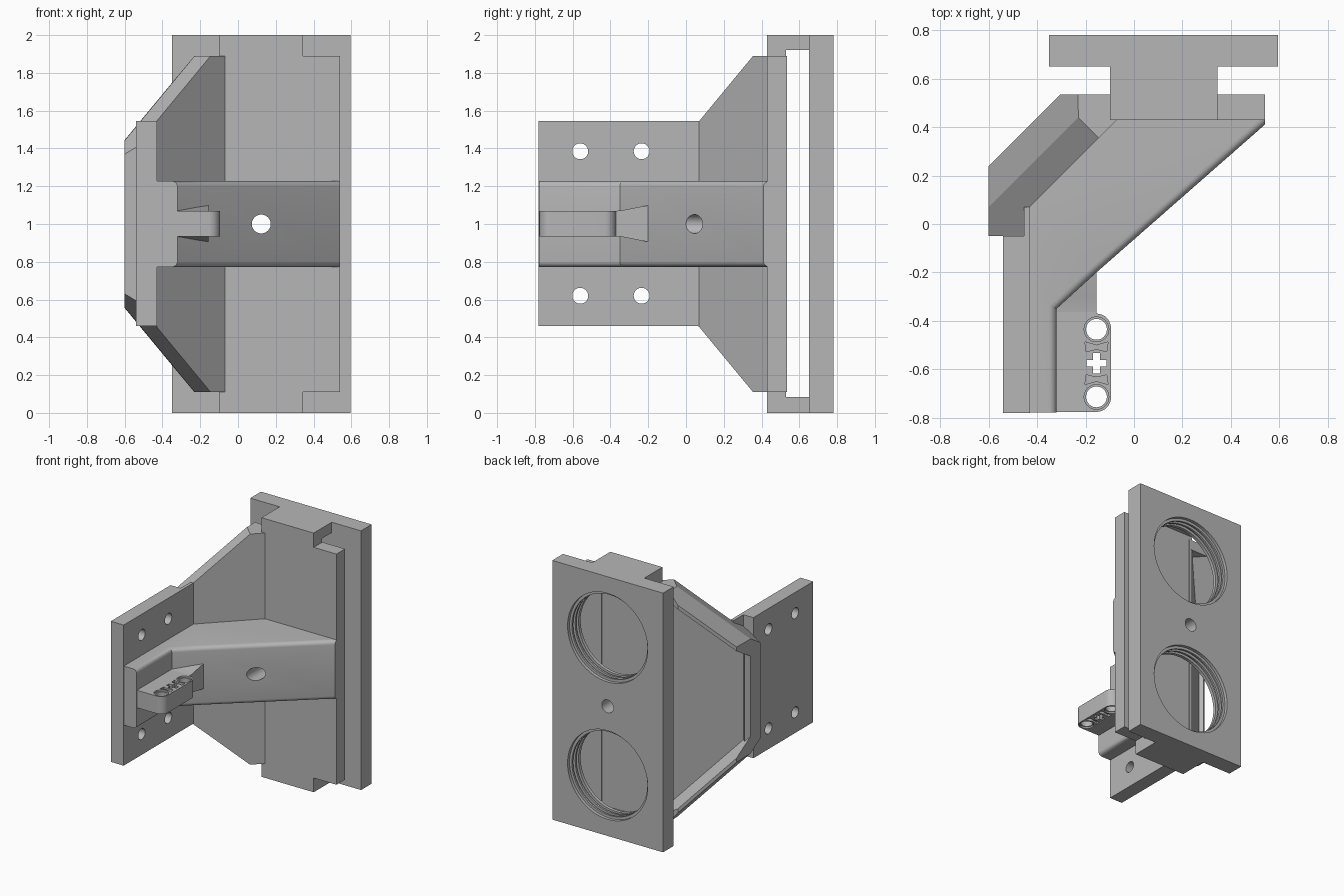
import bpy, bmesh, math
from mathutils import Vector, Matrix

old = bpy.data.objects.get("Cube")
if old:
    bpy.data.objects.remove(old, do_unlink=True)

grey = bpy.data.materials.new("Plain grey")
grey.use_nodes = True
COLOUR = (0.47, 0.47, 0.47, 1)
grey.diffuse_color = COLOUR
for node in grey.node_tree.nodes:
    if node.type == 'BSDF_PRINCIPLED':
        node.inputs["Base Color"].default_value = COLOUR


def finish(name, bm):
    bmesh.ops.recalc_face_normals(bm, faces=bm.faces)
    mesh = bpy.data.meshes.new(name)
    bm.to_mesh(mesh)
    bm.free()
    mesh.materials.append(grey)
    ob = bpy.data.objects.new(name, mesh)
    bpy.context.collection.objects.link(ob)
    return ob


def prism_bm(points, z0, z1):
    bm = bmesh.new()
    face = bm.faces.new([bm.verts.new((x, y, z0)) for x, y in points])
    top = bmesh.ops.extrude_face_region(bm, geom=[face])
    verts = [g for g in top["geom"] if isinstance(g, bmesh.types.BMVert)]
    bmesh.ops.translate(bm, vec=(0, 0, z1 - z0), verts=verts)
    return bm


def prism(name, points, z0, z1):
    return finish(name, prism_bm(points, z0, z1))


def box(name, x0, x1, y0, y1, z0, z1):
    return prism(name, [(x0, y0), (x1, y0), (x1, y1), (x0, y1)], z0, z1)


def rod(name, centre, axis, radius, depth, sides=40):
    bm = bmesh.new()
    turn = Vector((0, 0, 1)).rotation_difference(Vector(axis)).to_matrix().to_4x4()
    bmesh.ops.create_cone(bm, cap_ends=True, segments=sides, radius1=radius,
                          radius2=radius, depth=depth,
                          matrix=Matrix.Translation(centre) @ turn)
    return finish(name, bm)


def cut(target, cutters):
    for c in cutters:
        c.hide_render = True
        c.hide_viewport = True
        mod = target.modifiers.new("cut", 'BOOLEAN')
        mod.operation = 'DIFFERENCE'
        mod.solver = 'EXACT'
        mod.object = c


def bake(target):
    # Apply the cuts, then drop the cutter objects
    cutters = [m.object for m in target.modifiers if m.type == 'BOOLEAN']
    for c in cutters:
        c.hide_viewport = False
    bpy.context.view_layer.update()
    deps = bpy.context.evaluated_depsgraph_get()
    target.data = bpy.data.meshes.new_from_object(target.evaluated_get(deps))
    target.modifiers.clear()
    for c in cutters:
        bpy.data.objects.remove(c, do_unlink=True)


def smooth(ob):
    bpy.ops.object.select_all(action='DESELECT')
    ob.select_set(True)
    bpy.context.view_layer.objects.active = ob
    bpy.ops.object.shade_smooth_by_angle(angle=math.radians(32))


HX = 0.123  # x of the central bore


def bore():
    return rod("bore_cutter", (HX, 0, 1), (0, 1, 0), 0.05, 3)


# Rear plate with two threaded openings and a central bore
plate = box("rear_plate", -0.35, 0.595, 0.65, 0.78, 0, 2)
cutters = [bore()]
for z in (0.47, 1.53):
    cutters.append(rod("opening_cutter", (HX, 0.715, z), (0, 1, 0), 0.322, 0.4, 64))
    for i in range(3):
        cutters.append(rod("thread_cutter", (HX, 0.768 - i * 0.04, z), (0, 1, 0), 0.342, 0.025, 64))
cut(plate, cutters)
bake(plate)
smooth(plate)

# Central stem: front wall with end caps that leave a slot
stem = box("stem_wall", -0.10, 0.345, 0.43, 0.53, 0, 2)
side = box("stem_side_block", 0.345, 0.54, 0.43, 0.535, 0.11, 1.89)
cut(stem, [bore()])
bake(stem)
smooth(stem)
for name, z0, z1 in (("stem_bottom_cap", 0, 0.085), ("stem_top_cap", 1.92, 2)):
    box(name, -0.10, 0.345, 0.53, 0.65, z0, z1)


# Diagonal flare, trimmed by sloping planes at top and bottom
def trimmed(name, points, limits):
    bm = prism_bm(points, -0.5, 2.5)
    for a, b, c in limits:
        for flip in (1, -1):
            co = (0, 0, a if flip > 0 else 2 - a)
            bmesh.ops.bisect_plane(bm, geom=bm.verts[:] + bm.edges[:] + bm.faces[:],
                                   plane_co=co, plane_no=Vector((-b + c, -b - c, flip)).normalized(),
                                   clear_outer=True)
            rim = [e for e in bm.edges if e.is_boundary]
            bmesh.ops.holes_fill(bm, edges=rim, sides=0)
    return finish(name, bm)


def diagonal(s0, s1, d0, d1):
    return [((s - d) / 2, (s + d) / 2) for s, d in ((s0, d0), (s1, d0), (s1, d1), (s0, d1))]


SLOPE = 0.605
flare = trimmed("diagonal_flare",
                [(-0.43, -0.05), (-0.43, 0.07), (-0.07, 0.43), (-0.07, 0.535),
                 (-0.305, 0.535), (-0.6, 0.24), (-0.6, -0.05)],
                [(1.763, SLOPE, 0), (1.89, 0, 0), (2.158, SLOPE, -0.59)])
inner = [(1.63, SLOPE, 0), (1.81, 0, 0)]
cut(flare, [trimmed("recess_cutter", diagonal(-1, 0.9, 0.67, 1.1), inner),
            trimmed("panel_cutter", diagonal(-0.47, 0.9, 0.62, 1.1), inner)])
bake(flare)

# Mounting wall with four holes, and its thin inner continuation
wall = box("mounting_wall", -0.54, -0.43, -0.78, -0.05, 0.46, 1.545)
cut(wall, [rod("wall_hole_cutter", (-0.48, y, z), (1, 0, 0), 0.042, 0.5)
           for y in (-0.56, -0.235) for z in (0.62, 1.385)])
bake(wall)
smooth(wall)
box("wall_lip", -0.455, -0.43, -0.05, 0.07, 0.46, 1.545)

# Bent arm with rounded front edges
bm = prism_bm([(-0.45, -0.778), (-0.45, 0.1), (-0.08, 0.45), (0.54, 0.45),
               (0.54, 0.41), (-0.155, -0.2), (-0.32, -0.35), (-0.32, -0.778)], 0.772, 1.228)


def on_front(v):
    return v.co.x > -0.4 and v.co.y < 0.42


edges = [e for e in bm.edges if all(on_front(v) for v in e.verts)
         and abs(e.verts[0].co.z - e.verts[1].co.z) < 0.01]
bmesh.ops.bevel(bm, geom=edges, offset=0.03, segments=5, profile=0.5, affect='EDGES')
arm = finish("bent_arm", bm)
cut(arm, [bore()])
bake(arm)
smooth(arm)

# Connector beam with rounded corners, round holes, a cross hole and pockets
BX, R = -0.155, 0.06
Z0, Z1 = 0.935, 1.07
outline = [(-0.34, -0.776)]
for cy, start in ((-0.716, -90), (-0.43, 0)):
    for i in range(9):
        a = math.radians(start + i * 11.25)
        outline.append((BX + R * math.cos(a), cy + R * math.sin(a)))
outline += [(BX, -0.2), (-0.34, -0.36)]
beam = prism("connector_beam", outline, Z0, Z1)
cutters = []
for y in (-0.435, -0.714):
    cutters.append(rod("pin_cutter", (BX, y, 1), (0, 0, 1), 0.043, 0.5, 32))
    for z in (Z0, Z1):
        cutters.append(rod("rim_cutter", (BX, y, z), (0, 0, 1), 0.051, 0.024, 32))
CY = -0.575
for w, h in ((0.042, 0.014), (0.014, 0.042)):
    cutters.append(box("cross_cutter", BX - w, BX + w, CY - h, CY + h, 0.8, 1.2))
for y, s in ((-0.507, 1), (-0.643, -1)):
    waist = [(-0.048, 0.02), (0, 0.006), (0.048, 0.02), (0.042, -0.02), (0, -0.01), (-0.042, -0.02)]
    for z in (Z0, Z1):
        cutters.append(prism("pocket_cutter", [(BX + px, y + s * py) for px, py in waist],
                             z - 0.02, z + 0.02))
cut(beam, cutters)
bake(beam)
smooth(beam)

# Flared root where the beam meets the arm
half = [(-0.375, 0.067), (-0.34, 0.07), (-0.30, 0.078), (-0.25, 0.088), (-0.2, 0.096)]
profile = [(y, 1.002 + h) for y, h in half] + [(y, 1.002 - h) for y, h in reversed(half)]
bm = bmesh.new()
rings = [[bm.verts.new((x, y, z)) for y, z in profile] for x in (-0.34, BX)]
n = len(profile)
for ring in rings:
    bm.faces.new(ring)
for i in range(n):
    j = (i + 1) % n
    bm.faces.new((rings[0][i], rings[0][j], rings[1][j], rings[1][i]))
root = finish("beam_root", bm)
smooth(root)
